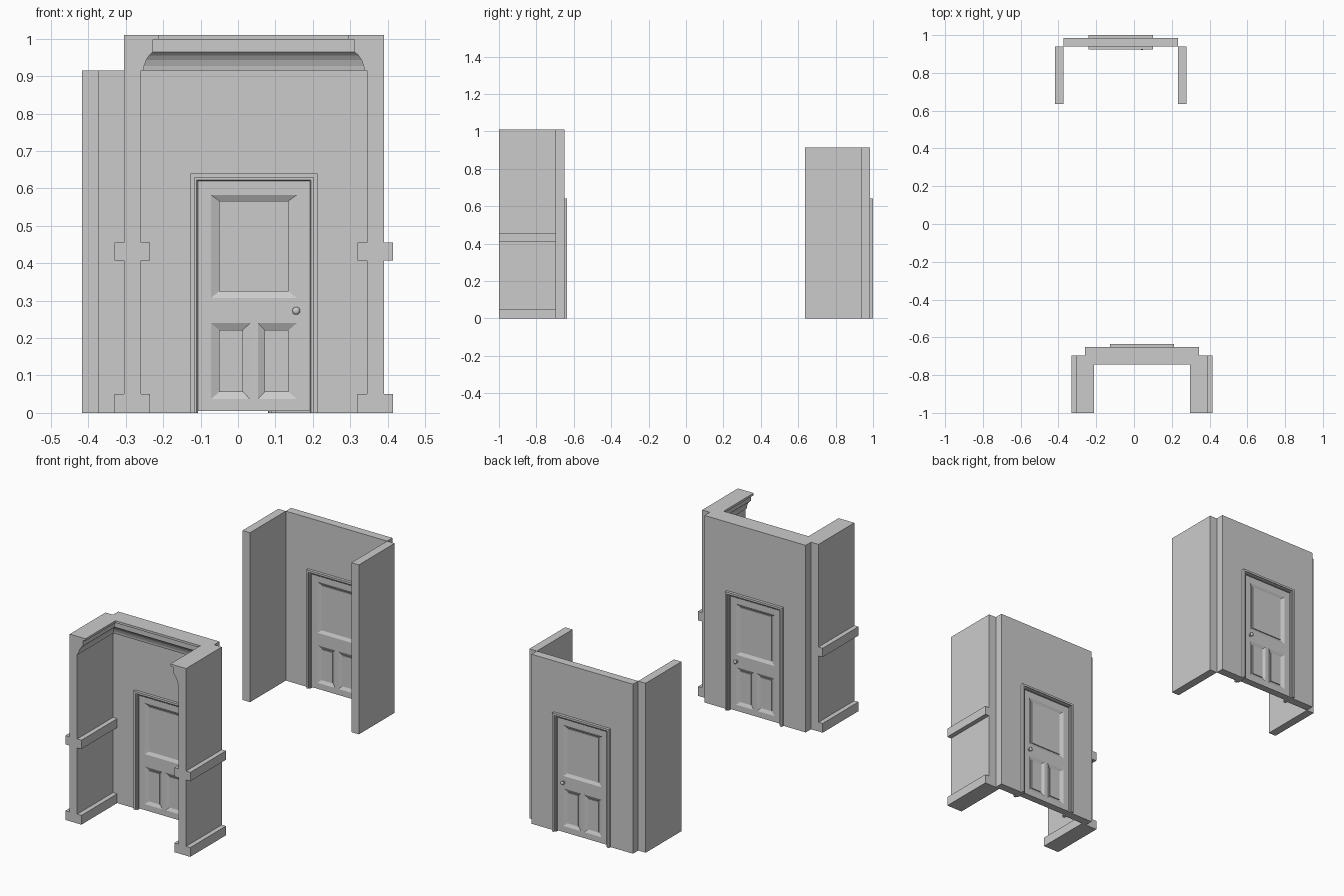
import bpy, bmesh, math
from mathutils import Vector

if "Cube" in bpy.data.objects:
    bpy.data.objects.remove(bpy.data.objects["Cube"])

T = 0.0225           # half wall thickness
HALF = 0.3025        # half inner room width
DW, DH = 0.15, 0.62  # door half width, height


def finish(name, bm, recalc=True):
    if recalc:
        bmesh.ops.recalc_face_normals(bm, faces=bm.faces[:])
    me = bpy.data.meshes.new(name)
    bm.to_mesh(me)
    bm.free()
    ob = bpy.data.objects.new(name, me)
    bpy.context.collection.objects.link(ob)
    return ob


def extrude_xz(name, pts, y0, y1):
    """Closed outline in x/z pushed from y0 to y1."""
    bm = bmesh.new()
    a = [bm.verts.new((x, y0, z)) for x, z in pts]
    b = [bm.verts.new((x, y1, z)) for x, z in pts]
    bm.faces.new(a)
    bm.faces.new(b[::-1])
    for i in range(len(pts)):
        j = (i + 1) % len(pts)
        bm.faces.new((a[i], a[j], b[j], b[i]))
    return finish(name, bm)


def sweep(name, profile, path):
    """Mitred sweep: path(d, h) gives the points of one moulding line."""
    bm = bmesh.new()
    rows = [[bm.verts.new(p) for p in path(d, h)] for d, h in profile]
    n = len(rows)
    for i in range(n):
        r, q = rows[i], rows[(i + 1) % n]
        for k in range(len(r) - 1):
            bm.faces.new((r[k], r[k + 1], q[k + 1], q[k]))
    bm.faces.new([r[0] for r in rows])
    bm.faces.new([r[-1] for r in rows])
    return finish(name, bm)


def door_leaf(name, cx, cy):
    bm = bmesh.new()
    z0, half = 0.005, 0.02

    def corners(r, depth, s):
        x0, x1, a, b = r
        y = cy + s * (half - depth)
        return [Vector((cx + x, y, z)) for x, z in ((x0, a), (x1, a), (x1, b), (x0, b))]

    def face(vs, s):
        bm.faces.new([bm.verts.new(v) for v in (vs if s < 0 else vs[::-1])])

    # stiles, rails and centre muntin
    flats = [(-DW, -.115, z0, DH), (.115, DW, z0, DH), (-.115, .115, z0, .037),
             (-.115, .115, .24, .307), (-.115, .115, .583, DH), (-.0105, .0105, .037, .24)]
    # outer and field rectangles of the panels
    panels = [((-.115, .115, .307, .583), (-.093, .093, .325, .567)),
              ((-.115, -.0105, .037, .24), (-.093, -.029, .056, .222)),
              ((.0105, .115, .037, .24), (.029, .093, .056, .222))]
    for s in (-1, 1):
        for r in flats:
            face(corners(r, 0, s), s)
        for outer, field in panels:
            loops = [corners(outer, 0, s), corners(field, .009, s), corners(field, .004, s)]
            for a, b in zip(loops, loops[1:]):
                for i in range(4):
                    j = (i + 1) % 4
                    face([a[i], a[j], b[j], b[i]], s)
            face(loops[-1], s)
    # leaf edges
    r = (-DW, DW, z0, DH)
    a, b = corners(r, 0, -1), corners(r, 0, 1)
    for i in range(4):
        j = (i + 1) % 4
        face([a[j], a[i], b[i], b[j]], -1)
    bmesh.ops.remove_doubles(bm, verts=bm.verts[:], dist=1e-5)
    return finish(name, bm, recalc=False)


def knob(name, x, y, z, s, length):
    profile = [(0, 0), (.009, 0), (.009, .15), (.005, .2), (.005, .4), (.009, .52),
               (.0105, .7), (.008, .9), (.004, .98), (0, 1)]
    bm = bmesh.new()
    vs = [bm.verts.new((x + r, y + s * t * length, z)) for r, t in profile]
    es = [bm.edges.new(p) for p in zip(vs, vs[1:])]
    bmesh.ops.spin(bm, geom=vs + es, cent=(x, y, z), axis=(0, 1, 0),
                   angle=math.tau, steps=16, use_duplicate=False)
    bmesh.ops.remove_doubles(bm, verts=bm.verts[:], dist=1e-5)
    ob = finish(name, bm)
    for p in ob.data.polygons:
        p.use_smooth = True
    ob.data.set_sharp_from_angle(angle=math.radians(40))


def side_outline(h, trims):
    """Right half of a side wall section, then mirrored."""
    w = T + .025
    half = [(T, h)]
    if trims:
        half = [(w, 0), (w, .05), (T, .05), (T, .408), (w, .408), (w, .456), (T, .456)] + half
    else:
        half = [(T, 0)] + half
    return half + [(-x, z) for x, z in reversed(half)]


def alcove(tag, cx, cy, h, trims):
    # door wall with its opening
    extrude_xz(tag + "_door_wall",
               [(cx + x, z) for x, z in ((-HALF, 0), (-DW, 0), (-DW, DH), (DW, DH), (DW, 0),
                                         (HALF, 0), (HALF, h), (-HALF, h))], cy - T, cy + T)
    # side walls, with skirting and dado rail when trimmed
    for s, side in ((-1, "left"), (1, "right")):
        wx = cx + s * (HALF + T)
        extrude_xz(f"{tag}_{side}_wall", [(wx + x, z) for x, z in side_outline(h, trims)],
                   cy - .3275, cy - T)
    # stepped door casing on both faces
    casing = [(0, -.004), (0, .006), (.008, .009), (.008, .012), (.011, .012),
              (.011, .015), (.02, .015), (.02, 0), (.004, 0)]
    casing = [(0, 0), (0, .006), (.003, .009), (.009, .009), (.009, .015), (.02, .015), (.02, 0)]
    for s, side in ((-1, "inner"), (1, "outer")):
        sweep(f"{tag}_{side}_casing", casing, lambda d, q: [
            (cx + x, cy + s * (T + q), z) for x, z in
            ((-DW - d, 0), (-DW - d, DH + d), (DW + d, DH + d), (DW + d, 0))])
        knob(f"{tag}_{side}_knob", cx + .113, cy + s * .02, .273, s, .021 if s < 0 else .0175)
    door_leaf(tag + "_door", cx, cy)
    # cornice round the inside
    if trims:
        yb, y0 = cy - T, cy - .3275
        cove = [(0, .915), (.007, .915), (.009, .928), (.015, .944), (.023, .956), (.033, .965),
                (.033, .998), (.049, .998), (.049, h), (0, h)]
        sweep(tag + "_cornice", cove, lambda d, z: [
            (cx - HALF + d, y0, z), (cx - HALF + d, yb - d, z),
            (cx + HALF - d, yb - d, z), (cx + HALF - d, y0, z)])


alcove("front", .0425, -.6725, 1.01, True)
alcove("rear", -.07, .9625, .915, False)
